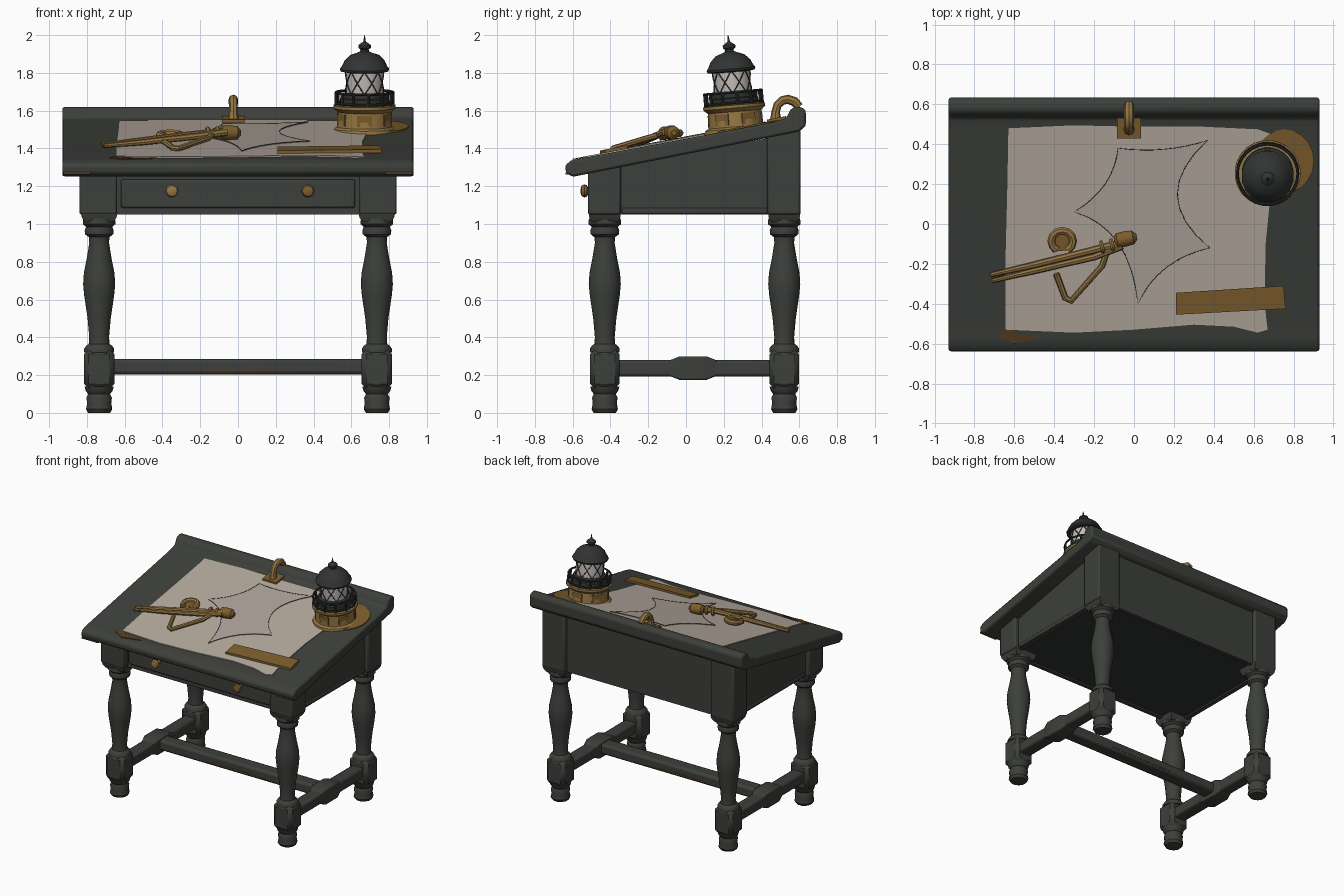
import bpy, bmesh, math
from mathutils import Vector, Matrix

if "Cube" in bpy.data.objects:
    bpy.data.objects.remove(bpy.data.objects["Cube"])

COLOURS = {
    "dark_wood": (0.046, 0.050, 0.043),
    "iron": (0.030, 0.034, 0.032),
    "paper": (0.46, 0.40, 0.34),
    "hide": (0.42, 0.37, 0.32),
    "brass": (0.30, 0.18, 0.055),
    "old_brass": (0.20, 0.11, 0.025),
    "worn_brown": (0.09, 0.045, 0.015),
    "glass": (0.55, 0.50, 0.47),
}
MATS = {}
for n, c in COLOURS.items():
    MATS[n] = bpy.data.materials.new(n)
    MATS[n].diffuse_color = (*c, 1)


def finish(name, bm, mat, matrix=None):
    if matrix:
        bm.transform(matrix)
    bmesh.ops.recalc_face_normals(bm, faces=bm.faces)
    me = bpy.data.meshes.new(name)
    bm.to_mesh(me)
    bm.free()
    me.materials.append(MATS[mat])
    ob = bpy.data.objects.new(name, me)
    bpy.context.collection.objects.link(ob)
    return ob


def bevel(ob, width, segs=2):
    m = ob.modifiers.new("bevel", "BEVEL")
    m.width, m.segments = width, segs
    return ob


def loft(name, rings, mat, matrix=None):
    """Skin a closed solid through equal-length rings of points."""
    bm = bmesh.new()
    vs = [[bm.verts.new(p) for p in r] for r in rings]
    n = len(rings[0])
    for a, b in zip(vs, vs[1:]):
        for i in range(n):
            j = (i + 1) % n
            bm.faces.new((a[i], a[j], b[j], b[i]))
    bm.faces.new(vs[0])
    bm.faces.new(vs[-1])
    return finish(name, bm, mat, matrix)


def box(name, x0, x1, y0, y1, z0, z1, mat, z1_back=None):
    zb = z1 if z1_back is None else z1_back
    low = [(x0, y0, z0), (x1, y0, z0), (x1, y1, z0), (x0, y1, z0)]
    high = [(x0, y0, z1), (x1, y0, z1), (x1, y1, zb), (x0, y1, zb)]
    return loft(name, [low, high], mat)


def lathe(name, profile, mat, matrix, segs=20):
    rings = [[(r * math.cos(2 * math.pi * (i + .5) / segs),
               r * math.sin(2 * math.pi * (i + .5) / segs), z)
              for i in range(segs)] for r, z in profile]
    return loft(name, rings, mat, matrix)


def tube(name, pts, r, mat, matrix=None, cyclic=False, radii=None):
    cu = bpy.data.curves.new(name, "CURVE")
    cu.dimensions = "3D"
    cu.bevel_depth, cu.bevel_resolution, cu.use_fill_caps = r, 2, True
    sp = cu.splines.new("POLY")
    sp.points.add(len(pts) - 1)
    for i, p in enumerate(pts):
        p = matrix @ Vector(p) if matrix else Vector(p)
        sp.points[i].co = (*p, 1)
        if radii:
            sp.points[i].radius = radii[i]
    sp.use_cyclic_u = cyclic
    tmp = bpy.data.objects.new(name, cu)
    bpy.context.collection.objects.link(tmp)
    me = bpy.data.meshes.new_from_object(tmp.evaluated_get(bpy.context.evaluated_depsgraph_get()))
    bpy.data.objects.remove(tmp)
    me.materials.clear()
    me.materials.append(MATS[mat])
    ob = bpy.data.objects.new(name, me)
    bpy.context.collection.objects.link(ob)


def top_at(x, y, h=0.0):
    """Point at height h over the sloping desk top."""
    return (x, y, 1.34 + 0.187 * (y + 0.6) + h)


def plate(name, pts, h, thick, mat):
    return loft(name, [[top_at(x, y, h) for x, y in pts],
                       [top_at(x, y, h + thick) for x, y in pts]], mat)


T = Matrix.Translation

# Sloping top with rounded front edge and raised back lip
section = [(-.60, 1.25), (-.635, 1.27), (-.64, 1.31), (-.61, 1.335), (-.57, 1.345), (.46, 1.538),
           (.53, 1.56), (.553, 1.605), (.575, 1.62), (.615, 1.618), (.634, 1.60), (.634, 1.52), (.60, 1.49)]
bevel(loft("desk_top", [[(x, y, z) for y, z in section] for x in (-.93, .93)], "dark_wood"), .012)

# Legs: square head, turned shaft, chamfered block, foot
shaft = [(.085, 1.03), (.088, 1.0), (.07, .985), (.078, .965), (.075, .945), (.055, .93), (.053, .90),
         (.066, .82), (.082, .74), (.086, .68), (.08, .62), (.062, .50), (.053, .40), (.056, .365),
         (.07, .355), (.08, .34), (.08, .32)]
foot = [(.08, .14), (.073, .115), (.06, .10), (.07, .08), (.066, .05), (.072, .02), (.064, .005), (.06, 0)]
for sx in (-1, 1):
    for label, y in (("front", -.43), ("back", .52)):
        x0, x1 = sorted((sx * .64, sx * .84))
        z_top = 1.28 + .2 * (y + .52)
        bevel(box(label + "_leg_head", x0, x1, y - .09, y + .085, 1.05, z_top, "dark_wood", z_top + .03), .012)
        at = T((sx * .735, y, 0))
        collar = [[(a * s, b * t, z) for a, b in ((-1, -1), (1, -1), (1, 1), (-1, 1))]
                  for s, t, z in ((.075, .07, 1.01), (.092, .082, 1.035), (.098, .086, 1.06))]
        loft(label + "_leg_collar", collar, "dark_wood", at)
        lathe(label + "_leg_shaft", shaft, "dark_wood", at)
        bevel(box(label + "_leg_block", sx * .735 - .08, sx * .735 + .08, y - .078, y + .078,
                  .13, .335, "dark_wood"), .024, 1)
        lathe(label + "_foot", foot, "dark_wood", at, 12)

# Apron boards, drawer and underside
for sx in (-1, 1):
    x0, x1 = sorted((sx * .77, sx * .805))
    box("side_apron", x0, x1, -.42, .52, 1.05, 1.30, "dark_wood", 1.47)
    x0, x1 = sorted((sx * .795, sx * .812))
    bevel(box("side_foot_rail", x0, x1, -.34, .43, 1.055, 1.085, "dark_wood"), .006)
box("back_apron", -.70, .70, .545, .575, 1.05, 1.49, "dark_wood")
box("front_apron", -.70, .70, -.47, -.44, 1.05, 1.27, "dark_wood")
box("underside_board", -.78, .78, -.45, .56, 1.062, 1.08, "iron")
bevel(box("drawer_front", -.62, .62, -.49, -.46, 1.085, 1.235, "dark_wood"), .01)
knob = [(.014, 0), (.012, .025), (.03, .035), (.035, .048), (.028, .062), (.01, .068)]
for x, z, m in ((-.35, 1.175, "brass"), (.37, 1.175, "old_brass")):
    lathe("drawer_knob", knob, m, T((x, -.49, z)) @ Matrix.Rotation(math.pi / 2, 4, "X"), 14)

# H-shaped stretchers
for sx in (-1, 1):
    bevel(box("side_stretcher", sx * .735 - .05, sx * .735 + .05, -.37, .46, .193, .28, "dark_wood"), .015)
    prof = [(-.09, .048, .04), (-.035, .062, .062), (.11, .062, .062), (.165, .048, .04)]
    rings = [[(sx * .735 + a * w, y, .237 + b * h) for a, b in ((-1, -1), (1, -1), (1, 1), (-1, 1))]
             for y, w, h in prof]
    bevel(loft("stretcher_joint", rings, "dark_wood"), .008)
bevel(box("long_stretcher", -.70, .70, -.015, .095, .203, .285, "dark_wood"), .018)

# Worn patches
for y0, y1 in ((-.017, -.012), (.092, .097)):
    loft("stretcher_wear", [[(-.26, y, .221), (.30, y, .221), (.16, y, .228), (.05, y, .232), (-.15, y, .229)]
                            for y in (y0, y1)], "worn_brown")
plate("top_wear", [(-.68, -.56), (-.60, -.60), (-.45, -.57), (-.60, -.55), (-.61, -.52), (-.66, -.535)],
      0, .005, "worn_brown")
for sx in (-1, 1):
    x0, x1 = sorted((sx * .925, sx * .78))
    box("edge_wear", x0, x1, -.637, -.60, 1.262, 1.272, "worn_brown")

# Paper sheet with slightly uneven edges
sheet = [(-.645, -.53), (-.3, -.545), (0, -.53), (.3, -.505), (.5, -.515), (.62, -.545), (.67, -.53),
         (.655, -.40), (.66, -.1), (.69, .2), (.72, .44), (.62, .475), (.3, .49), (0, .488), (-.3, .495),
         (-.63, .48), (-.635, .2), (-.645, -.2)]
plate("paper_sheet", sheet, -.004, .01, "paper")

# Star-shaped hide with concave curved edges: corner, then pull point to the next corner
star = [((-.08, .38), (.16, .35)), ((.37, .42), (.06, .14)), ((.38, -.12), (.12, -.18)),
        ((.02, -.40), (-.02, -.02)), ((-.30, .06), (-.10, .18))]
outline = []
for i, (p, c) in enumerate(star):
    q = star[(i + 1) % len(star)][0]
    for k in range(8):
        t = k / 8
        outline.append(tuple((1 - t) ** 2 * p[j] + 2 * t * (1 - t) * c[j] + t * t * q[j] for j in (0, 1)))
plate("star_hide", outline, .006, .004, "hide")
tube("hide_edge", [top_at(x, y, .010) for x, y in outline], .0018, "iron", cyclic=True)

# Ruler
plate("ruler", [(.21, -.455), (.76, -.425), (.75, -.31), (.21, -.345)], .004, .018, "old_brass")

# Drawing dividers
tube("divider_leg_upper", [top_at(*p) for p in ((-.02, -.085, .055), (-.2, -.13, .05), (-.5, -.205, .03),
     (-.72, -.255, .015))], .019, "brass", radii=[1.1, 1, .9, .6])
tube("divider_leg_lower", [top_at(*p) for p in ((-.06, -.11, .055), (-.2, -.165, .045), (-.5, -.235, .025),
     (-.71, -.285, .015))], .018, "brass", radii=[1.1, 1, .9, .6])
tube("divider_brace", [top_at(*p) for p in ((-.14, -.15, .045), (-.16, -.21, .04), (-.315, -.385, .02),
     (-.345, -.37, .02), (-.39, -.25, .03))], .016, "brass")
tube("divider_loop", [top_at(-.36 + .055 * math.cos(a), -.085 + .052 * math.sin(a), .035)
     for a in [math.radians(-60 + 30 * k) for k in range(11)]], .02, "brass")
plate("divider_loop_plate", [(-.41, -.14), (-.32, -.13), (-.31, -.06), (-.36, -.04), (-.41, -.07)],
      .015, .02, "old_brass")
ax = Matrix.Rotation(math.pi / 2, 4, "Y")
lathe("divider_head", [(.02, -.055), (.038, -.04), (.04, 0), (.036, .04), (.015, .06)], "old_brass",
      T(top_at(-.045, -.075, .045)) @ Matrix.Rotation(.2, 4, "Z") @ ax, 12)
for x, y in ((-.16, -.115), (-.11, -.105)):
    lathe("divider_collar", [(.03, -.01), (.036, 0), (.03, .01)], "brass",
          T(top_at(x, y, .05)) @ Matrix.Rotation(.24, 4, "Z") @ ax, 12)

# Brass hook at the back
plate("hook_plate", [(-.085, .43), (.035, .43), (.035, .53), (-.085, .53)], 0, .02, "old_brass")
tube("hook", [(-.025, y, z) for y, z in ((.475, 1.54), (.475, 1.595), (.485, 1.63), (.51, 1.654), (.54, 1.66),
     (.575, 1.648), (.60, 1.62))], .025, "brass", radii=[1.3, .9, .9, .95, 1, 1, .9])

# Lighthouse ornament, tilted slightly with the slope
L = T((.67, .268, 1.47)) @ Matrix.Rotation(.085, 4, "X")
plate("brass_stain", [(.755 + .148 * math.cos(a), .315 + .16 * math.sin(a))
                      for a in [math.pi * k / 10 for k in range(20)]], 0, .008, "old_brass")
lathe("lighthouse_base", [(.165, -.03), (.17, .02), (.165, .035), (.148, .045), (.143, .125), (.155, .135),
                          (.166, .145), (.166, .16), (.13, .165)], "brass", L, 24)
for k in range(6):
    R = L @ Matrix.Rotation(k * math.pi / 3 - math.pi / 2, 4, "Z")
    loft("base_panel", [[(x, y, z) for y, z in ((-.04, .055), (.04, .055), (.04, .115), (-.04, .115))]
                        for x in (.138, .1445)], "old_brass", R)
lathe("gallery", [(.13, .155), (.13, .195), (.118, .2), (.118, .222), (.1, .226)], "iron", L, 24)
for z in (.172, .228):
    tube("gallery_rail", [(.152 * math.cos(math.pi * k / 12), .152 * math.sin(math.pi * k / 12), z)
                          for k in range(24)], .007, "iron", L, True)
for k in range(12):
    a = math.pi * k / 6 + .13
    tube("gallery_post", [(.152 * math.cos(a), .152 * math.sin(a), z) for z in (.16, .228)], .008, "iron", L)
lathe("lantern_glass", [(.098, .22), (.1, .28), (.098, .345)], "glass", L, 16)
for k in range(8):
    for s in (-1, 1):
        tube("lantern_lattice", [(.101 * math.cos(a), .101 * math.sin(a), .222 + .03 * j) for j, a in
             enumerate([k * math.pi / 4 + s * m * math.pi / 16 for m in range(5)])], .003, "iron", L)
lathe("lighthouse_roof", [(.1, .335), (.128, .34), (.132, .352), (.122, .365), (.108, .395), (.078, .425),
                          (.04, .438), (.024, .445), (.022, .455), (.034, .465), (.034, .478), (.018, .49),
                          (.007, .497), (.002, .531)], "iron", L, 16)

# Smooth shading with sharp edges kept
bpy.ops.object.select_all(action="DESELECT")
for ob in bpy.context.scene.objects:
    ob.select_set(True)
    bpy.context.view_layer.objects.active = ob
bpy.ops.object.shade_smooth_by_angle(angle=math.radians(35))

for m in bpy.data.materials:
    if m.users and not m.is_grease_pencil:
        m.use_nodes = True
        m.node_tree.nodes["Principled BSDF"].inputs["Base Color"].default_value = m.diffuse_color
